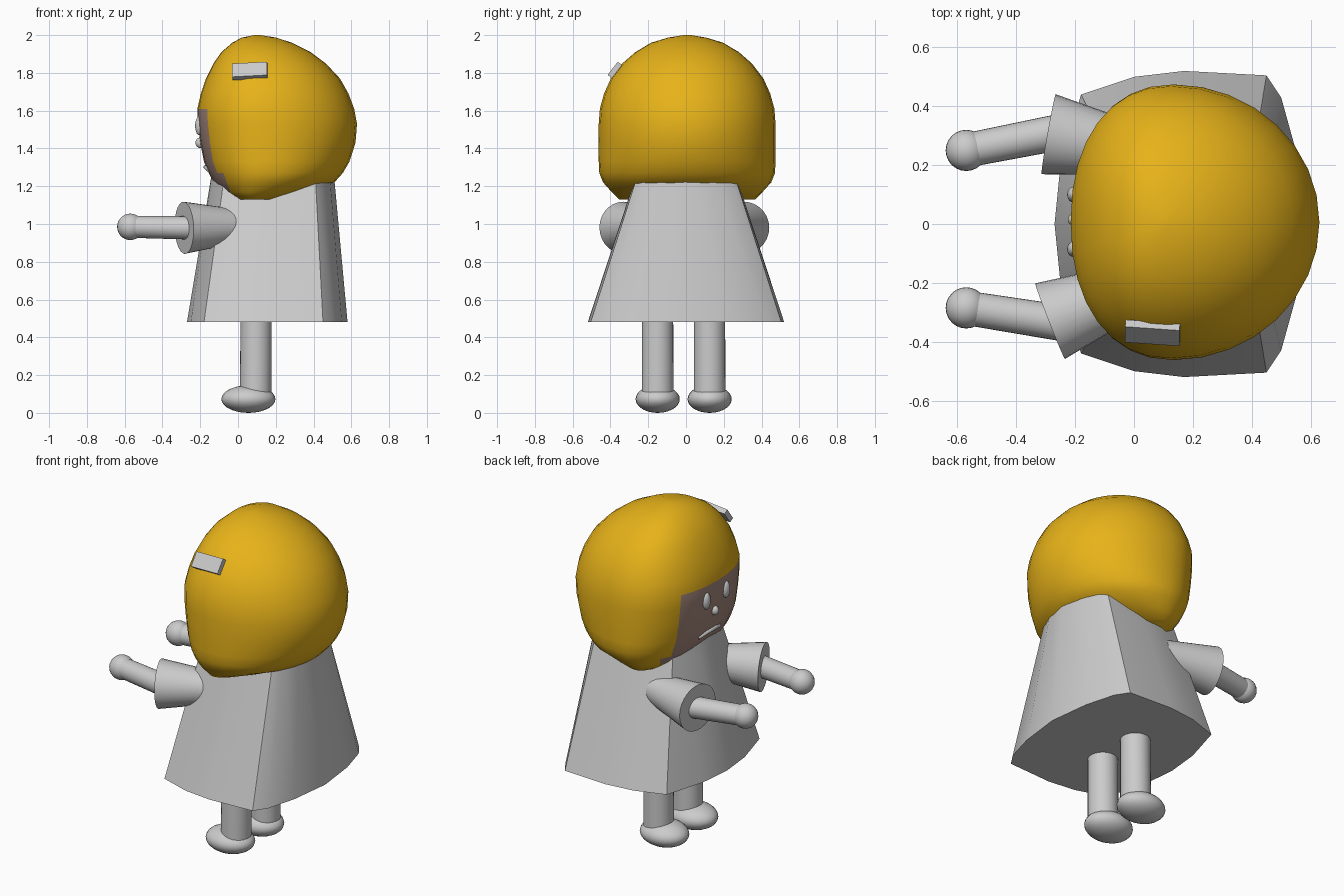
import bpy, bmesh, math
from mathutils import Vector

if "Cube" in bpy.data.objects:
    bpy.data.objects.remove(bpy.data.objects["Cube"])


def material(name, rgb):
    m = bpy.data.materials.new(name)
    m.diffuse_color = (*rgb, 1)
    m.use_nodes = True
    m.node_tree.nodes["Principled BSDF"].inputs["Base Color"].default_value = m.diffuse_color
    return m


def smooth(obj, angle=40):
    bpy.ops.object.select_all(action='DESELECT')
    obj.select_set(True)
    bpy.context.view_layer.objects.active = obj
    bpy.ops.object.shade_smooth_by_angle(angle=math.radians(angle))


def loft(name, rings, angle=40):
    bm = bmesh.new()
    loops = [[bm.verts.new(p) for p in ring] for ring in rings]
    n = len(loops[0])
    for a, b in zip(loops, loops[1:]):
        for i in range(n):
            j = (i + 1) % n
            bm.faces.new((a[i], a[j], b[j], b[i]))
    bm.faces.new(loops[0])
    bm.faces.new(loops[-1])
    bmesh.ops.recalc_face_normals(bm, faces=bm.faces)
    me = bpy.data.meshes.new(name)
    bm.to_mesh(me)
    bm.free()
    obj = bpy.data.objects.new(name, me)
    bpy.context.collection.objects.link(obj)
    smooth(obj, angle)
    return obj


def ellipsoid(name, loc, radii):
    bpy.ops.mesh.primitive_uv_sphere_add(segments=24, ring_count=14, location=loc)
    obj = bpy.context.object
    obj.name = name
    obj.scale = radii
    smooth(obj, 60)
    return obj


def tube(name, a, b, r1, r2):
    a, b = Vector(a), Vector(b)
    bpy.ops.mesh.primitive_cone_add(vertices=28, radius1=r1, radius2=r2,
                                    depth=(b - a).length, location=(a + b) / 2)
    obj = bpy.context.object
    obj.name = name
    obj.rotation_euler = (b - a).to_track_quat('Z', 'Y').to_euler()
    smooth(obj)
    return obj


# Head: rings of (z, front x, back x, half width)
profile = [(1.13, -0.03, 0.25, 0.36), (1.17, -0.09, 0.38, 0.40),
           (1.22, -0.13, 0.51, 0.445), (1.27, -0.155, 0.555, 0.465),
           (1.33, -0.18, 0.59, 0.468), (1.43, -0.20, 0.622, 0.468),
           (1.53, -0.212, 0.63, 0.468), (1.61, -0.215, 0.615, 0.462),
           (1.69, -0.197, 0.585, 0.44), (1.77, -0.17, 0.54, 0.404),
           (1.85, -0.13, 0.465, 0.343), (1.91, -0.088, 0.385, 0.274),
           (1.96, -0.03, 0.285, 0.19), (1.987, 0.02, 0.2, 0.1),
           (2.0, 0.085, 0.12, 0.02)]
N = 32
rings = []
for z, front, back, half in profile:
    cx = front + (back - front) * 0.41
    ring = []
    for i in range(N):
        t = 2 * math.pi * i / N
        c, s = math.cos(t), math.sin(t)
        if c < 0:   # fuller outline on the face side
            c = -abs(c) ** 0.9
            s = math.copysign(abs(s) ** 0.9, s)
        ring.append((cx + c * ((back - cx) if c > 0 else (cx - front)),
                     0.006 + s * half, z))
    rings.append(ring)
head = loft("head_with_hair", rings, 60)
head.data.materials.append(material("hair_gold", (0.8, 0.45, 0.01)))
head.data.materials.append(material("skin", (0.37, 0.24, 0.2)))
for p in head.data.polygons:
    c = p.center
    if 1.17 < c.z < 1.61 and c.x < 0.0 and abs(c.y) < 0.30:
        p.material_index = 1

# Face details
for side, y in (("left", -0.085), ("right", 0.1)):
    ellipsoid(side + "_eye", (-0.205, y, 1.52), (0.022, 0.027, 0.05))
ellipsoid("nose", (-0.2, 0.015, 1.43), (0.025, 0.022, 0.028))
cu = bpy.data.curves.new("mouth", 'CURVE')
cu.dimensions = '3D'
cu.bevel_depth = 0.011
cu.bevel_resolution = 2
cu.use_fill_caps = True
sp = cu.splines.new('POLY')
pts = [(-0.155, 0.105, 1.285), (-0.17, 0.05, 1.3), (-0.173, 0.005, 1.302),
       (-0.17, -0.04, 1.3), (-0.155, -0.095, 1.285)]
sp.points.add(len(pts) - 1)
for p, co in zip(sp.points, pts):
    p.co = (*co, 1)
bpy.context.collection.objects.link(bpy.data.objects.new("mouth", cu))

# Hair clip
bpy.ops.mesh.primitive_cube_add(size=1, location=(0.063, -0.37, 1.81))
clip = bpy.context.object
clip.name = "hair_clip"
clip.scale = (0.185, 0.03, 0.088)
clip.rotation_euler = (math.radians(-37), math.radians(-3), math.radians(-4))

# Dress: flared from a narrow top hidden in the head to a wide hem
half = [(-0.27, 0), (-0.25, 0.2), (-0.18, 0.44), (0, 0.5), (0.17, 0.52),
        (0.45, 0.505), (0.50, 0.43), (0.55, 0.25), (0.58, 0)]
outline = half + [(x, -y) for x, y in half[-2:0:-1]]
loft("dress", [[(x, y, 0.48) for x, y in outline],
               [(-0.125 + (x + 0.27) * 0.735, y * 0.45, 1.35) for x, y in outline]])

# Arms: sleeve mouth, shoulder, hand
arms = (("left", (-0.285, -0.33, 0.98), (0.02, -0.21, 0.99), (-0.57, -0.285, 0.985)),
        ("right", (-0.29, 0.305, 0.98), (0.02, 0.25, 0.99), (-0.57, 0.25, 0.985)))
for side, cuff, shoulder, hand in arms:
    tube(side + "_sleeve", cuff, shoulder, 0.138, 0.085)
    inner = Vector(cuff) + (Vector(cuff) - Vector(hand)) * 0.3
    tube(side + "_arm", hand, inner, 0.058, 0.062)
    ellipsoid(side + "_hand", hand, (0.07, 0.07, 0.07))

# Legs and feet
for side, y in (("left", -0.15), ("right", 0.125)):
    tube(side + "_leg", (0.093, y, 0.07), (0.097, y, 0.6), 0.084, 0.082)
    ellipsoid(side + "_foot", (0.055, y, 0.073), (0.143, 0.117, 0.073))
